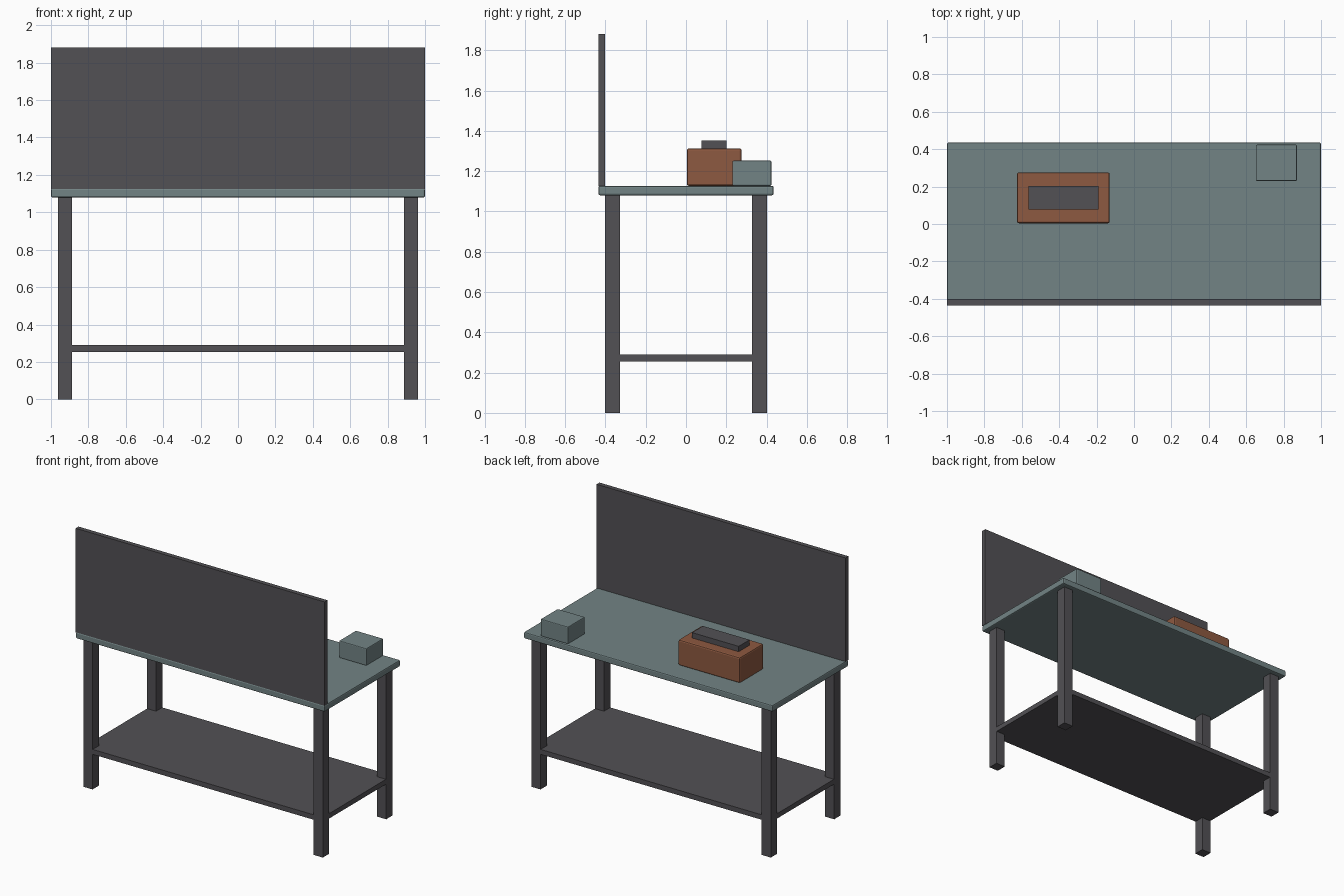
import bpy
import bmesh
from mathutils import Vector

cube = bpy.data.objects.get("Cube")
if cube:
    bpy.data.objects.remove(cube, do_unlink=True)


def material(name, rgb):
    mat = bpy.data.materials.new(name)
    mat.use_nodes = True
    color = (*rgb, 1.0)
    mat.diffuse_color = color
    mat.node_tree.nodes["Principled BSDF"].inputs["Base Color"].default_value = color
    return mat


charcoal = material("charcoal metal", (0.085, 0.082, 0.09))
slate = material("slate green", (0.17, 0.23, 0.235))
rust = material("rust brown", (0.27, 0.10, 0.052))


def box(name, low, high, mat, bevel=0.0):
    """Axis-aligned box between two corners, with optional softened edges."""
    low, high = Vector(low), Vector(high)
    size = high - low
    bm = bmesh.new()
    bmesh.ops.create_cube(bm, size=1.0)
    bmesh.ops.scale(bm, vec=size, verts=bm.verts)
    mesh = bpy.data.meshes.new(name)
    bm.to_mesh(mesh)
    bm.free()
    mesh.materials.append(mat)
    obj = bpy.data.objects.new(name, mesh)
    obj.location = (low + high) / 2
    bpy.context.collection.objects.link(obj)
    if bevel:
        mod = obj.modifiers.new("Soft edges", "BEVEL")
        mod.width = bevel
        mod.segments = 2
    return obj


TOP = 1.127      # worktop surface height
UNDER = 1.08     # worktop underside

# Worktop and upright panel along its front edge
box("worktop", (-1, -0.435, UNDER), (1, 0.435, TOP), slate, 0.008)
box("upright_panel", (-1, -0.435, TOP - 0.002), (1, -0.402, 1.88), charcoal)

# Four square legs
for side, sx in (("left", 1), ("right", -1)):
    for end, sy in (("front", -1), ("back", 1)):
        cx, cy = sx * 0.925, sy * 0.364
        box(f"{end}_{side}_leg", (cx - 0.037, cy - 0.037, 0),
            (cx + 0.037, cy + 0.037, UNDER), charcoal)

# Lower shelf, almost flush with the outer leg faces
box("lower_shelf", (-0.96, -0.399, 0.254), (0.96, 0.399, 0.29), charcoal)

# Toolbox with flat handle block
box("toolbox", (-0.626, 0.004, TOP), (-0.13, 0.276, 1.313), rust, 0.01)
box("toolbox_handle", (-0.565, 0.077, 1.31), (-0.19, 0.202, 1.352), charcoal)

# Small parts box in the back corner
box("parts_box", (0.651, 0.23, TOP), (0.871, 0.424, 1.252), slate, 0.006)
